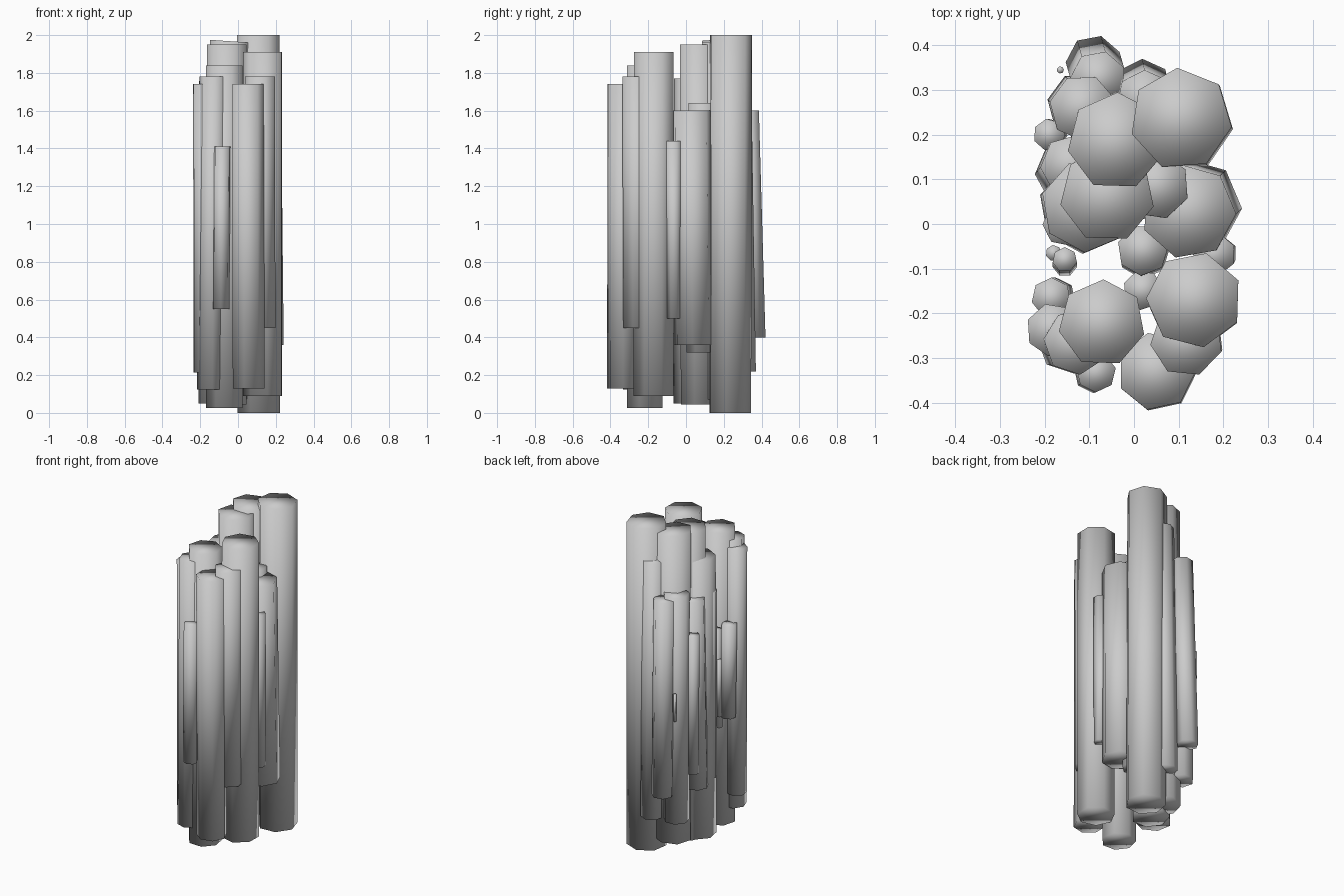
import bpy, bmesh
from math import sin, cos, radians
from mathutils import Vector


def column(name, top, bottom, r, z0, z1, phase=0, r0=None, tilt=0.0, sides=7):
    """Leaning seven-sided prism from a bottom centre to a top centre."""
    r0 = r if r0 is None else r0
    bm = bmesh.new()
    rings = []
    for (cx, cy), rad, z, t in ((bottom, r0, z0, tilt), (top, r, z1, -tilt)):
        ring = []
        for i in range(sides):
            a = radians(phase + 360 * i / sides)
            ring.append(bm.verts.new((cx + rad * cos(a), cy + rad * sin(a),
                                      z + t * (1 + cos(a)) / 2)))
        rings.append(ring)
    lo, hi = rings
    for i in range(sides):
        j = (i + 1) % sides
        bm.faces.new((lo[i], lo[j], hi[j], hi[i]))
    bm.faces.new(lo[::-1])
    bm.faces.new(hi)
    for f in bm.faces:
        f.smooth = True
    me = bpy.data.meshes.new(name)
    bm.to_mesh(me)
    bm.free()
    ob = bpy.data.objects.new(name, me)
    bpy.context.collection.objects.link(ob)


# Tall main columns
column("tallest_column", (0.105, 0.235), (0.108, 0.23), 0.115, 0.0, 2.0, 94)
column("back_centre_column", (-0.04, 0.185), (-0.04, 0.19), 0.11, 0.06, 1.975, -66, tilt=0.015)
column("centre_column", (-0.06, 0.065), (-0.06, 0.07), 0.107, 0.045, 1.95, -14)
column("right_front_column", (0.135, -0.17), (0.135, -0.172), 0.108, 0.09, 1.91, 24)
column("left_front_column", (-0.072, -0.222), (-0.072, -0.222), 0.098, 0.025, 1.84, -15)
column("front_column", (0.05, -0.33), (0.052, -0.332), 0.088, 0.13, 1.74, -52)
column("right_column", (0.122, 0.028), (0.135, 0.04), 0.107, 0.36, 1.6, 100)

# Medium columns packed between the tall ones
column("left_inner_column", (-0.105, 0.04), (-0.11, 0.037), 0.104, 0.05, 1.77, 10)
column("left_front_outer_column", (-0.13, -0.265), (-0.145, -0.262), 0.073, 0.125, 1.78, 20)
column("left_edge_column", (-0.182, -0.237), (-0.18, -0.237), 0.06, 0.215, 1.74, 55)
column("front_right_column", (0.118, -0.26), (0.12, -0.255), 0.082, 0.45, 1.78, -70)
column("back_column", (0.025, 0.28), (0.02, 0.305), 0.065, 0.22, 1.8, 40)
column("back_left_column", (-0.115, 0.26), (-0.12, 0.265), 0.075, 0.22, 1.62, 15)
column("back_edge_column", (-0.08, 0.325), (-0.09, 0.36), 0.063, 0.4, 1.6, 75)
column("left_column", (-0.14, 0.13), (-0.152, 0.115), 0.07, 0.38, 1.55, 80)
column("right_inner_column", (0.05, 0.085), (0.055, 0.075), 0.075, 0.32, 1.64, 30)

# Short slender columns
column("front_short_column", (-0.085, -0.332), (-0.09, -0.334), 0.045, 0.55, 1.41, 12)
column("left_short_column", (-0.185, -0.165), (-0.175, -0.165), 0.045, 0.71, 1.29, 90)
column("right_short_column", (0.18, -0.068), (0.195, -0.065), 0.048, 0.5, 1.44, 25, r0=0.036)
column("gap_short_column_a", (0.02, -0.058), (0.022, -0.065), 0.058, 0.42, 1.5, 60)
column("gap_short_column_b", (0.02, -0.148), (0.02, -0.148), 0.045, 0.45, 1.4, 5)
column("left_mid_short_column", (-0.155, 0.0), (-0.155, 0.0), 0.05, 0.4, 1.55, 130)
column("back_left_short_column", (-0.19, 0.2), (-0.185, 0.2), 0.036, 0.5, 1.36, 100)

# Tiny splinter columns
column("splinter_a", (-0.155, -0.08), (-0.155, -0.09), 0.028, 0.67, 1.28, 90)
column("splinter_b", (-0.18, -0.065), (-0.18, -0.065), 0.018, 0.75, 1.1, 45)
column("splinter_c", (-0.165, 0.345), (-0.165, 0.345), 0.008, 0.87, 1.04, 0)
